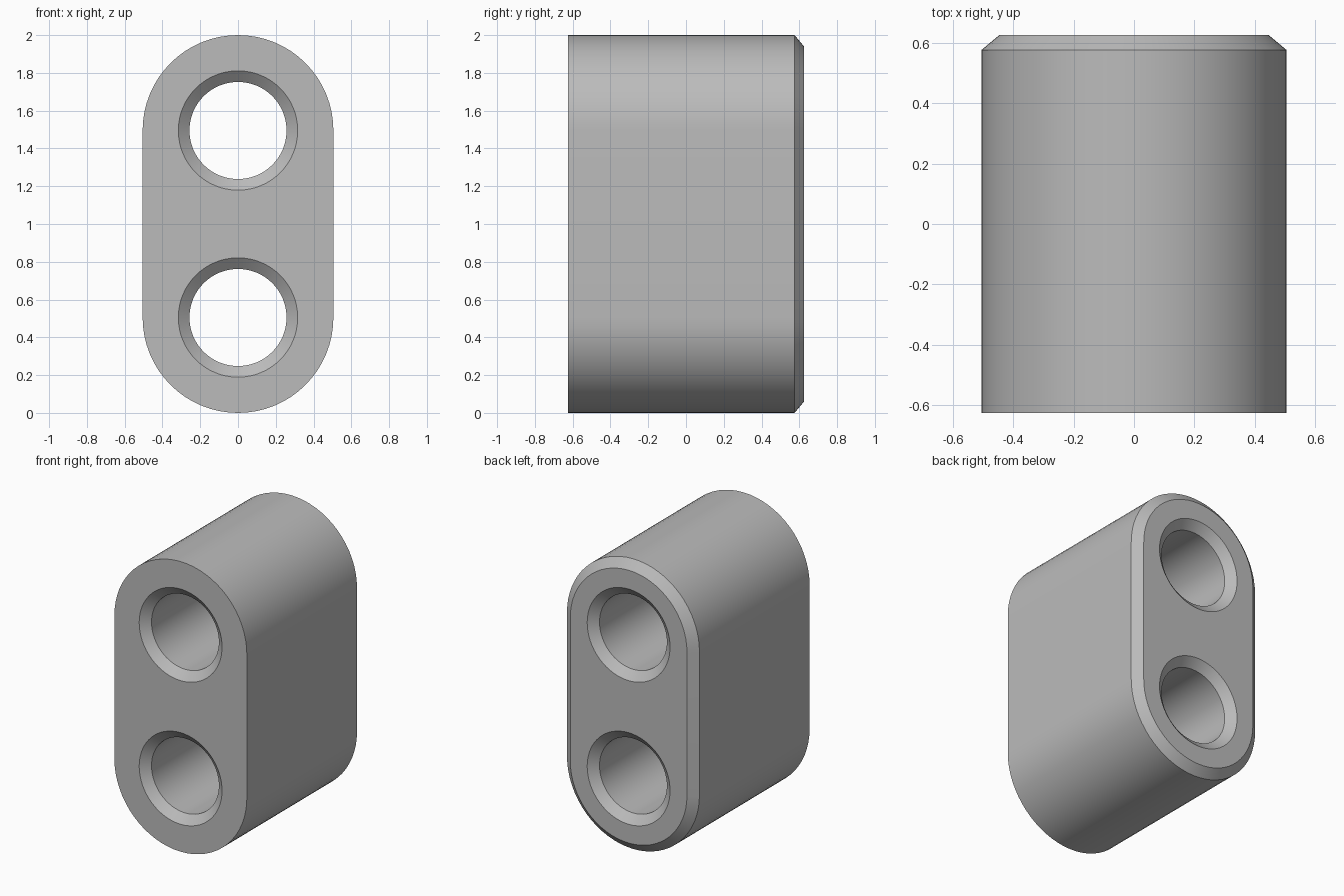
import bpy
import bmesh
from math import sin, cos, pi, radians

if "Cube" in bpy.data.objects:
    bpy.data.objects.remove(bpy.data.objects["Cube"], do_unlink=True)

RADIUS = 0.505             # rounded ends of the block
LOW, HIGH = 0.505, 1.495   # heights of the two bore axes
HALF = 0.625               # half the depth
BEVEL = 0.05               # depth of the edge bevels
SEGMENTS = 64

bm = bmesh.new()


def ring(points, y):
    """Closed loop of vertices in the plane at depth y."""
    return [bm.verts.new((x, y, z)) for x, z in points]


def circle(radius, height):
    steps = [2 * pi * i / SEGMENTS for i in range(SEGMENTS)]
    return [(radius * cos(a), height + radius * sin(a)) for a in steps]


def stadium(radius):
    """Upright slot outline: a half circle over each bore axis."""
    half = SEGMENTS // 2
    arc = [pi * i / half for i in range(half + 1)]
    return ([(radius * cos(a), HIGH + radius * sin(a)) for a in arc]
            + [(-radius * cos(a), LOW - radius * sin(a)) for a in arc])


def loft(rings):
    """Join successive loops with quads."""
    for a, b in zip(rings, rings[1:]):
        for i in range(len(a)):
            j = (i + 1) % len(a)
            bm.faces.new((a[i], a[j], b[j], b[i]))


# Outer wall with a bevelled back edge
walls = [[ring(stadium(RADIUS), -HALF),
          ring(stadium(RADIUS), HALF - BEVEL),
          ring(stadium(RADIUS - 0.06), HALF)]]

# Two through bores, countersunk at both ends
for height in (LOW, HIGH):
    walls.append([ring(circle(r, height), y) for r, y in (
        (0.316, -HALF), (0.257, BEVEL - HALF),
        (0.257, HALF - BEVEL), (0.316, HALF))])
for wall in walls:
    loft(wall)

# Flat front and back faces around the bores
for end in (0, -1):
    edges = []
    for wall in walls:
        loop = wall[end]
        edges += [bm.edges.get((loop[i - 1], loop[i])) for i in range(len(loop))]
    bmesh.ops.triangle_fill(bm, edges=edges, use_beauty=True, use_dissolve=False,
                            normal=(0, -1 if end == 0 else 1, 0))

bmesh.ops.recalc_face_normals(bm, faces=bm.faces)
mesh = bpy.data.meshes.new("beam_block")
bm.to_mesh(mesh)
bm.free()
block = bpy.data.objects.new("beam_block", mesh)
bpy.context.collection.objects.link(block)

# Plain grey finish
grey = bpy.data.materials.new("grey")
grey.use_nodes = True
color = (0.5, 0.5, 0.5, 1)
grey.diffuse_color = color
grey.node_tree.nodes["Principled BSDF"].inputs["Base Color"].default_value = color
mesh.materials.append(grey)

bpy.ops.object.select_all(action="DESELECT")
block.select_set(True)
bpy.context.view_layer.objects.active = block
bpy.ops.object.shade_smooth_by_angle(angle=radians(30))
